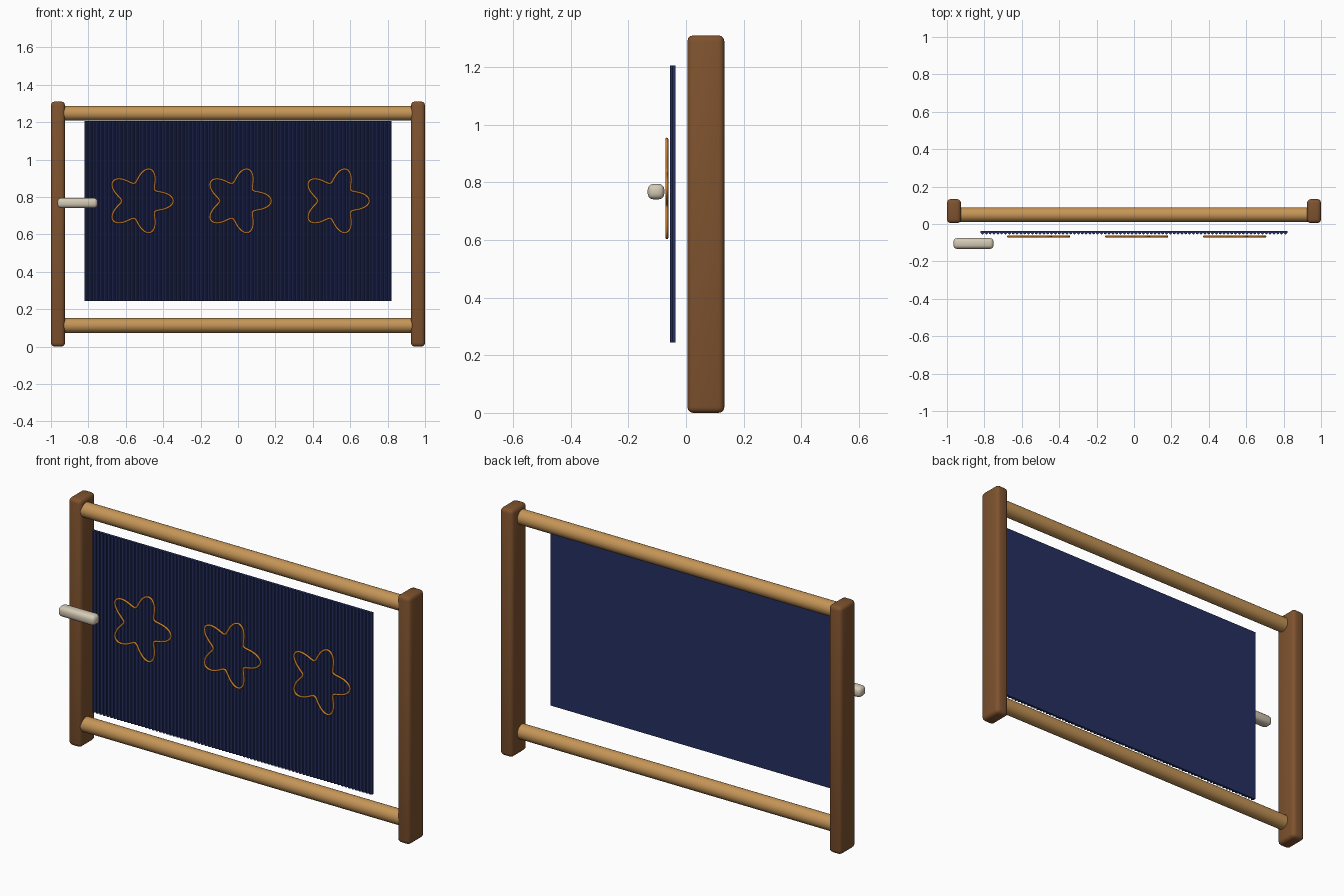
import bpy, bmesh, math

cube = bpy.data.objects.get("Cube")
if cube:
    bpy.data.objects.remove(cube, do_unlink=True)


def material(name, rgb):
    m = bpy.data.materials.new(name)
    m.use_nodes = True
    m.diffuse_color = (*rgb, 1)
    m.node_tree.nodes["Principled BSDF"].inputs["Base Color"].default_value = (*rgb, 1)
    return m


DARK_WOOD = material("dark wood", (0.21, 0.085, 0.028))
LIGHT_WOOD = material("light wood", (0.56, 0.30, 0.095))
INDIGO = material("indigo thread", (0.019, 0.029, 0.12))
ORANGE = material("orange thread", (0.58, 0.21, 0.03))
BONE = material("pale bone", (0.66, 0.59, 0.46))


def finish(obj, name, mat):
    obj.name = name
    obj.data.materials.clear()
    obj.data.materials.append(mat)
    bpy.context.view_layer.objects.active = obj
    return obj


def rounded_box(name, loc, size, bevel, mat):
    bpy.ops.mesh.primitive_cube_add(size=1, location=loc)
    obj = finish(bpy.context.object, name, mat)
    obj.scale = size
    bpy.ops.object.transform_apply(location=False, rotation=False, scale=True)
    mod = obj.modifiers.new("Bevel", "BEVEL")
    mod.width, mod.segments = bevel, 3
    bpy.ops.object.modifier_apply(modifier=mod.name)
    bpy.ops.object.shade_smooth_by_angle(angle=math.radians(40))


# Upright posts
HEIGHT = 1.31
for side, x in (("right", -0.9625), ("left", 0.9625)):
    rounded_box(side + "_post", (x, 0.069, HEIGHT / 2), (0.075, 0.128, HEIGHT), 0.02, DARK_WOOD)

# Round cross beams
for name, z in (("lower_beam", 0.113), ("upper_beam", 1.248)):
    bpy.ops.mesh.primitive_cylinder_add(vertices=32, radius=0.039, depth=1.87,
                                        location=(0, 0.05, z),
                                        rotation=(0, math.pi / 2, 0))
    finish(bpy.context.object, name, LIGHT_WOOD)
    bpy.ops.object.shade_smooth_by_angle(angle=math.radians(40))

# Ribbed cloth: flat back, rounded vertical threads across the front
RIBS, STEPS, HALF = 80, 5, 0.82
BACK, VALLEY, DEPTH = -0.037, -0.046, 0.0095
bm = bmesh.new()
front, back = [], []
for i in range(RIBS * STEPS + 1):
    x = -HALF + 2 * HALF * i / (RIBS * STEPS)
    y = VALLEY - DEPTH * math.sin(math.pi * (i % STEPS) / STEPS)
    front.append(bm.verts.new((x, y, 0.245)))
    back.append(bm.verts.new((x, BACK, 0.245)))
for i in range(RIBS * STEPS):
    bm.faces.new((front[i], back[i], back[i + 1], front[i + 1]))
top = bmesh.ops.extrude_face_region(bm, geom=bm.faces[:])
bmesh.ops.translate(bm, vec=(0, 0, 0.96),
                    verts=[v for v in top["geom"] if isinstance(v, bmesh.types.BMVert)])
bmesh.ops.recalc_face_normals(bm, faces=bm.faces)
mesh = bpy.data.meshes.new("woven_cloth")
bm.to_mesh(mesh)
bm.free()
cloth = bpy.data.objects.new("woven_cloth", mesh)
bpy.context.collection.objects.link(cloth)
finish(cloth, "woven_cloth", INDIGO)

# Five-lobed flower outlines
for name, cx in (("right", -0.524), ("middle", 0), ("left", 0.524)):
    curve = bpy.data.curves.new(name + "_flower", "CURVE")
    curve.dimensions = "3D"
    curve.bevel_depth = 0.0055
    curve.bevel_resolution = 2
    spline = curve.splines.new("POLY")
    COUNT = 100
    spline.points.add(COUNT - 1)
    spline.use_cyclic_u = True
    for i, p in enumerate(spline.points):
        a = math.tau * i / COUNT
        r = 0.138 + 0.04 * math.cos(5 * a)
        p.co = (r * math.cos(a), 0, r * math.sin(a), 1)
    flower = bpy.data.objects.new(name + "_flower", curve)
    flower.location = (cx, -0.0665, 0.779)
    bpy.context.collection.objects.link(flower)
    finish(flower, name + "_flower", ORANGE)

# Shuttle resting beside the right post
rounded_box("shuttle", (-0.858, -0.104, 0.768), (0.215, 0.058, 0.054), 0.02, BONE)
